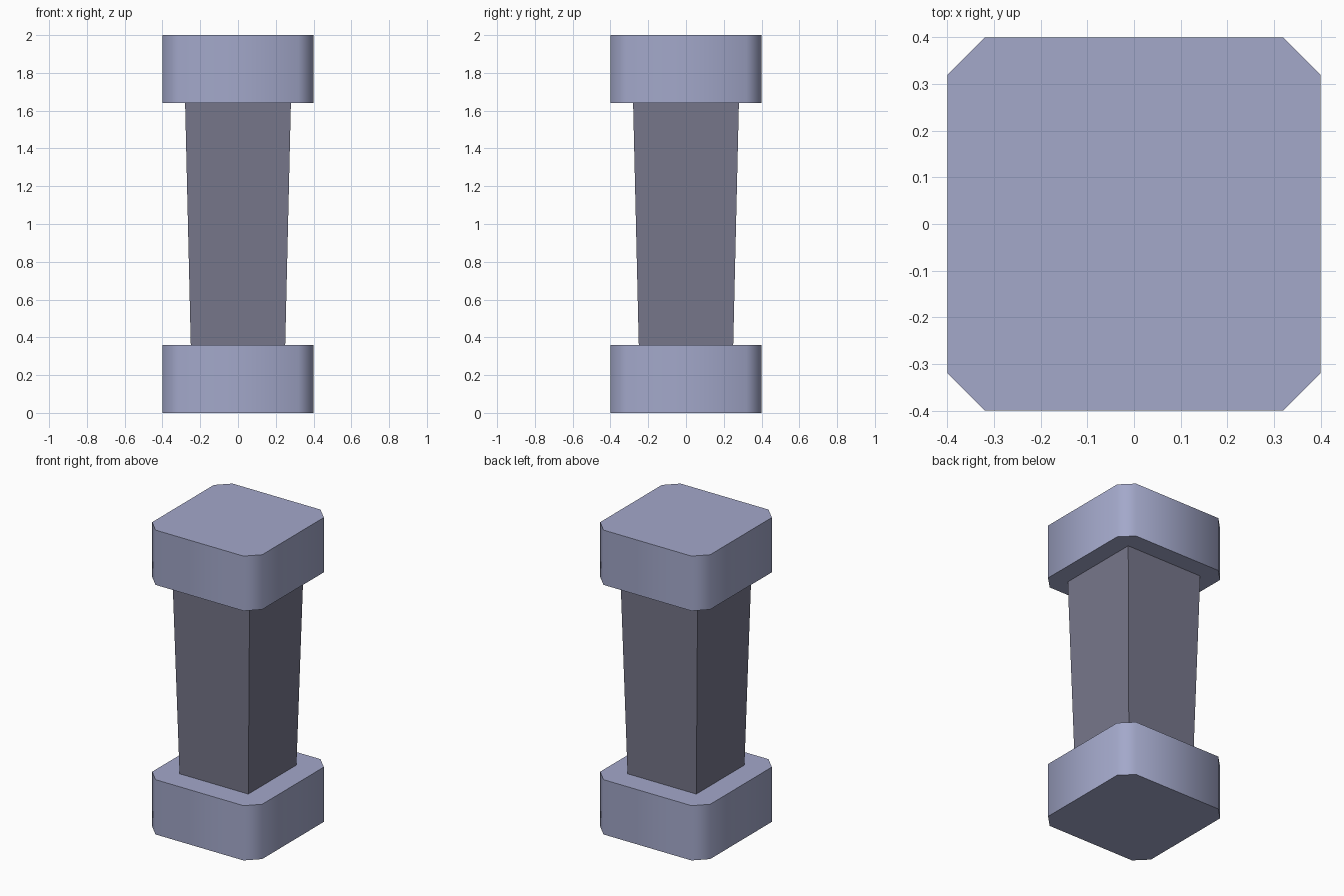
import bpy, bmesh, math

if "Cube" in bpy.data.objects:
    bpy.data.objects.remove(bpy.data.objects["Cube"])


def material(name, rgb):
    m = bpy.data.materials.new(name)
    m.diffuse_color = (*rgb, 1.0)
    m.use_nodes = True
    m.node_tree.nodes["Principled BSDF"].inputs["Base Color"].default_value = m.diffuse_color
    return m


def loft(name, lower, upper, z0, z1, mat):
    """Prism between two matching outlines, closed at both ends."""
    bm = bmesh.new()
    a = [bm.verts.new((x, y, z0)) for x, y in lower]
    b = [bm.verts.new((x, y, z1)) for x, y in upper]
    n = len(a)
    bm.faces.new(a[::-1])
    bm.faces.new(b)
    for i in range(n):
        j = (i + 1) % n
        bm.faces.new((a[i], a[j], b[j], b[i]))
    bmesh.ops.recalc_face_normals(bm, faces=bm.faces)
    mesh = bpy.data.meshes.new(name)
    bm.to_mesh(mesh)
    bm.free()
    mesh.materials.append(mat)
    obj = bpy.data.objects.new(name, mesh)
    bpy.context.collection.objects.link(obj)
    return obj


def square(h):
    return [(h, -h), (h, h), (-h, h), (-h, -h)]


def cut_square(h, c):
    """Square with its corners cut off, counter-clockwise."""
    pts = []
    for x, y in square(h):
        sx, sy = math.copysign(1, x), math.copysign(1, y)
        pair = [(x, y - sy * c), (x - sx * c, y)]
        pts += pair if sx == sy else pair[::-1]
    return pts


light = material("light blue grey", (0.366, 0.392, 0.591))
dark = material("dark grey", (0.184, 0.184, 0.258))

# Matching end blocks, smooth around the cut corners
outline = cut_square(0.4, 0.08)
for name, z in (("base_block", 0.0), ("top_block", 1.64)):
    block = loft(name, outline, outline, z, z + 0.36, light)
    bpy.ops.object.select_all(action='DESELECT')
    block.select_set(True)
    bpy.context.view_layer.objects.active = block
    bpy.ops.object.shade_smooth_by_angle(angle=math.radians(60))

# Shaft widening towards the top
loft("shaft", square(0.25), square(0.28), 0.36, 1.64, dark)
